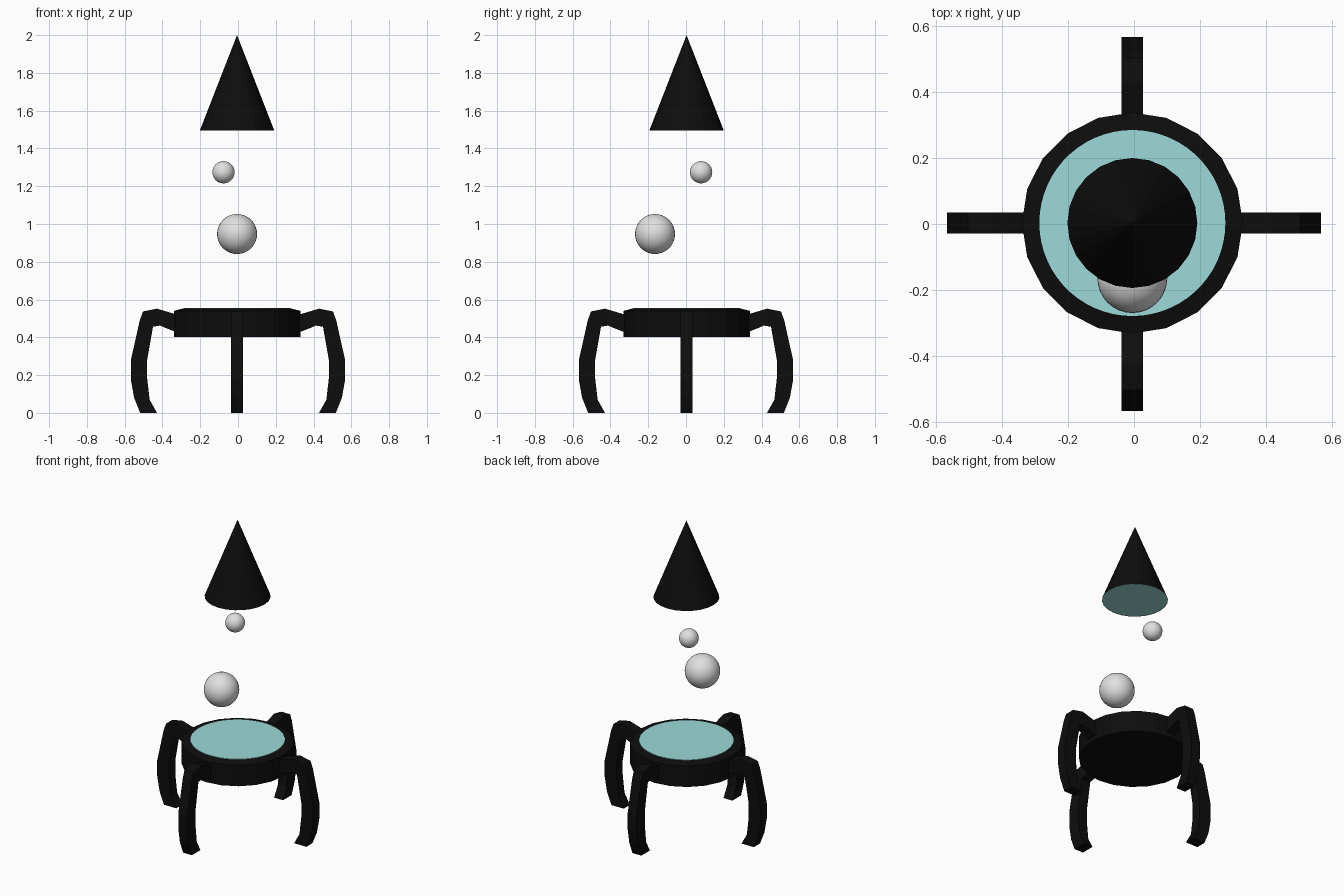
import bpy, bmesh, math
from mathutils import Matrix

if "Cube" in bpy.data.objects:
    bpy.data.objects.remove(bpy.data.objects["Cube"])


def material(name, rgb):
    m = bpy.data.materials.new(name)
    m.diffuse_color = (*rgb, 1)
    m.use_nodes = True
    m.node_tree.nodes["Principled BSDF"].inputs["Base Color"].default_value = m.diffuse_color
    return m


BLACK = material("black", (0.004, 0.004, 0.004))
TEAL = material("pale teal", (0.33, 0.70, 0.68))
WHITE = material("light grey", (0.75, 0.75, 0.75))
CX, CY = -0.005, 0.003


def add_object(name, bm, mats, loc=(0, 0, 0), smooth=False):
    bmesh.ops.recalc_face_normals(bm, faces=bm.faces[:])
    for f in bm.faces:
        f.smooth = smooth
    me = bpy.data.meshes.new(name)
    bm.to_mesh(me)
    bm.free()
    for m in mats:
        me.materials.append(m)
    ob = bpy.data.objects.new(name, me)
    ob.location = loc
    bpy.context.collection.objects.link(ob)
    return ob


def lathe(profile, sides):
    """Closed solid from (radius, z) rings; radius 0 makes a tip."""
    bm = bmesh.new()
    rings = []
    for r, z in profile:
        if r == 0:
            rings.append([bm.verts.new((0, 0, z))] * sides)
        else:
            rings.append([bm.verts.new((r * math.cos(math.tau * i / sides),
                                        r * math.sin(math.tau * i / sides), z))
                          for i in range(sides)])
    for a, b in zip(rings, rings[1:]):
        for i in range(sides):
            j = (i + 1) % sides
            bm.faces.new(list(dict.fromkeys((a[i], a[j], b[j], b[i]))))
    for ring in (rings[0], rings[-1]):
        if ring[0] is not ring[1]:
            bm.faces.new(ring)
    return bm


# Round table body with a chamfered rim
add_object("table_body", lathe([(0.335, 0.402), (0.335, 0.54), (0.284, 0.553)], 20),
           [BLACK], (CX, CY, 0))

# Teal inlay on the top
add_object("table_top_inlay", lathe([(0.282, 0.549), (0.282, 0.556)], 60),
           [TEAL], (CX, CY, 0))

# Four curved legs: side profile given a thickness, turned around the centre
LEG = [(0.30, 0.512), (0.339, 0.525), (0.429, 0.552), (0.503, 0.537), (0.52, 0.49),
       (0.567, 0.28), (0.567, 0.175), (0.55, 0.08), (0.518, 0),
       (0.429, 0), (0.468, 0.07), (0.481, 0.185), (0.481, 0.28),
       (0.45, 0.456), (0.413, 0.462), (0.339, 0.432), (0.30, 0.418)]
HALF = 0.0325
for k, side in enumerate(("right", "back", "left", "front")):
    bm = bmesh.new()
    face = bm.faces.new([bm.verts.new((x, -HALF, z)) for x, z in LEG])
    ext = bmesh.ops.extrude_face_region(bm, geom=[face], use_keep_orig=True)
    new = [v for v in ext["geom"] if isinstance(v, bmesh.types.BMVert)]
    bmesh.ops.translate(bm, verts=new, vec=(0, 2 * HALF, 0))
    bm.transform(Matrix.Rotation(k * math.pi / 2, 4, 'Z'))
    add_object(side + "_leg", bm, [BLACK],
               (CX, 0, 0) if k % 2 else (0, CY, 0))

# Floating cone: black sides, teal underside
ob = add_object("cone_hat", lathe([(0.197, 1.495), (0, 2.0)], 24), [BLACK, TEAL], (CX, CY, 0))
for p in ob.data.polygons:
    p.material_index = 1 if p.normal.z < -0.9 else 0

# Two floating balls
for name, r, loc in (("large_ball", 0.106, (CX, -0.164, 0.947)),
                     ("small_ball", 0.059, (-0.077, 0.08, 1.274))):
    bm = bmesh.new()
    bmesh.ops.create_uvsphere(bm, u_segments=32, v_segments=16, radius=r)
    add_object(name, bm, [WHITE], loc, smooth=True)
